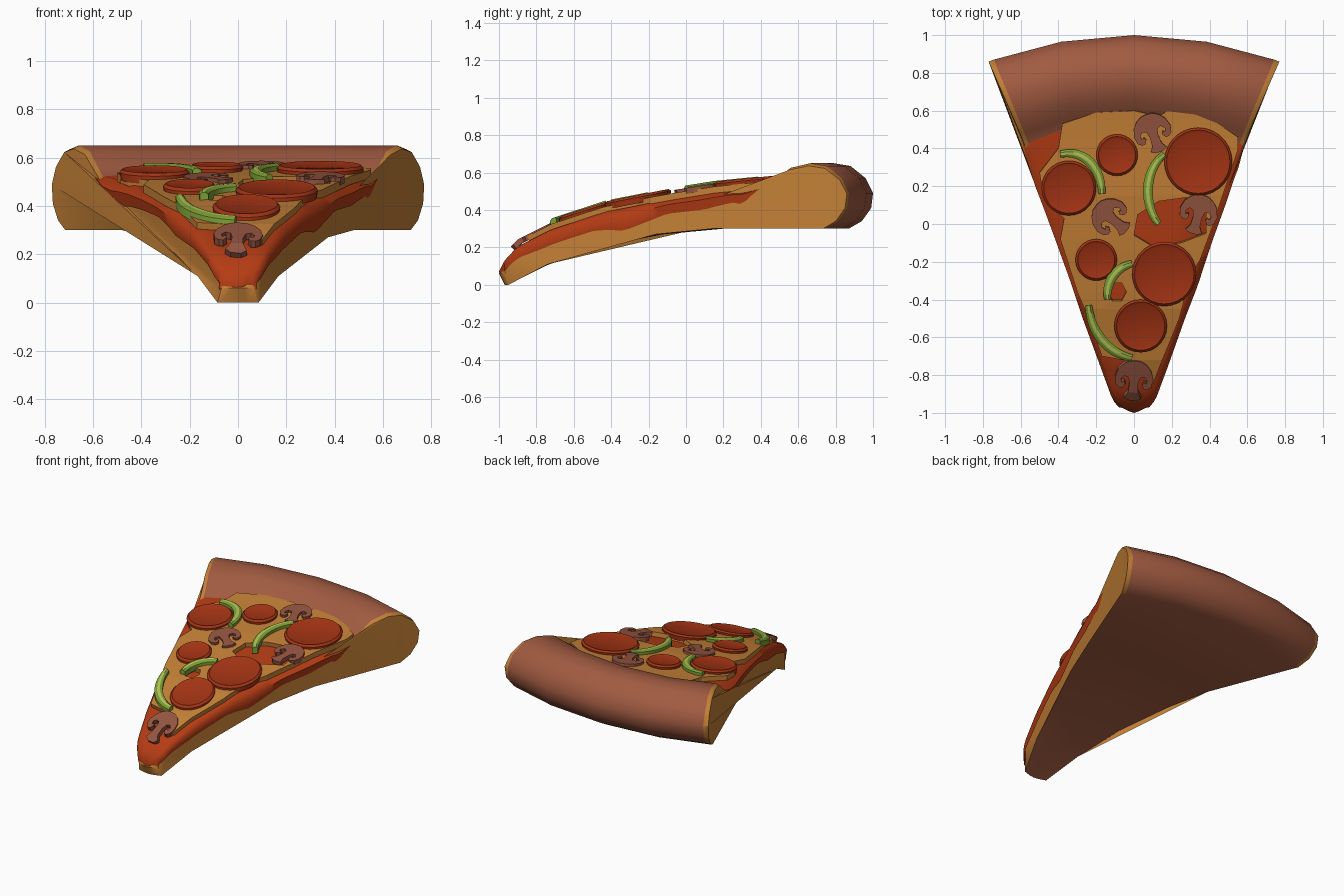
import bpy, bmesh, math
from mathutils import Vector, geometry

if "Cube" in bpy.data.objects:
    bpy.data.objects.remove(bpy.data.objects["Cube"])


def mat(name, rgb):
    m = bpy.data.materials.new(name)
    m.diffuse_color = (*rgb, 1)
    m.use_nodes = True
    m.node_tree.nodes["Principled BSDF"].inputs["Base Color"].default_value = m.diffuse_color
    return m


DOUGH = mat("golden_dough", (0.56, 0.22, 0.038))
CRUST = mat("baked_brown", (0.36, 0.105, 0.053))
SAUCE = mat("tomato_red", (0.46, 0.045, 0.007))
MEAT = mat("sausage_red", (0.37, 0.034, 0.007))
GREEN = mat("pepper_green", (0.2, 0.34, 0.035))
PALE = mat("pepper_pale", (0.47, 0.56, 0.1))
SHROOM = mat("mushroom_brown", (0.3, 0.09, 0.053))


def table(points):
    # piecewise linear function through the points
    def f(v):
        if v <= points[0][0]:
            return points[0][1]
        for (a, fa), (b, fb) in zip(points, points[1:]):
            if v <= b:
                return fa + (fb - fa) * (v - a) / (b - a)
        return points[-1][1]
    return f


# slice shape: topping height, half width, curve of the rows, sauce drips
top_z = table([(-1, .10), (-.97, .16), (-.9, .235), (-.72, .325), (-.43, .42),
               (-.1, .485), (.15, .525), (.5, .56), (.62, .575)])
half = table([(-1, .04), (-.98, .06), (-.93, .1), (.45, .59), (.86, .77)])
bulge = table([(-1, -.03), (-.9, 0), (.2, .06), (.6, .13), (1, .14)])
drip_r = table([(-1, .05), (-.75, .08), (-.5, .08), (-.33, .12), (-.2, .095), (-.1, .075),
                (.1, .085), (.25, .065), (.3, .08), (.35, .045), (.4, .015)])
drip_l = table([(-1, .05), (-.75, .07), (-.5, .09), (-.3, .06), (-.1, .07), (.05, .08),
                (.2, .11), (.32, .09), (.4, .03), (.5, .02)])


def spot(Y, u):
    y = Y - bulge(Y) * u * u
    return u * half(y), y


def finish(name, bm, mats, angle=35, open_sheet=False):
    bmesh.ops.recalc_face_normals(bm, faces=bm.faces)
    if open_sheet and sum(f.normal.z * f.calc_area() for f in bm.faces) < 0:
        bmesh.ops.reverse_faces(bm, faces=bm.faces)
    me = bpy.data.meshes.new(name)
    bm.to_mesh(me)
    bm.free()
    for m in mats:
        me.materials.append(m)
    if angle:
        me.shade_smooth()
        me.set_sharp_from_angle(angle=math.radians(angle))
    ob = bpy.data.objects.new(name, me)
    bpy.context.collection.objects.link(ob)
    return ob


def skin(rows, closed, rule=lambda i, j: 0, caps=False, cap_mat=0):
    # quads between rows of points; rule(i, j) picks the material
    bm = bmesh.new()
    vs = [[bm.verts.new(p) for p in r] for r in rows]
    n = len(rows[0])
    for i in range(len(rows) - 1):
        for j in range(n if closed else n - 1):
            k = (j + 1) % n
            f = bm.faces.new((vs[i][j], vs[i][k], vs[i + 1][k], vs[i + 1][j]))
            f.material_index = rule(i, j)
    if caps:
        ends = [bm.faces.new(vs[0]), bm.faces.new(vs[-1])]
        for f in ends:
            f.material_index = cap_mat
        bmesh.ops.triangulate(bm, faces=ends)
    return bm


# dough and crust: one lengthwise profile carried across the slice
profile = [(-1, .06), (-.93, .15), (-.72, .26), (-.43, .36), (-.1, .42), (.2, .46), (.5, .50),
           (.6, .56), (.68, .625), (.79, .65), (.88, .635), (.96, .57), (1, .49), (.99, .41),
           (.94, .34), (.87, .30), (.2, .30), (-.12, .27), (-.43, .21), (-.73, .11), (-.97, 0)]
sections = [-1, -.96, -.5, 0, .5, .96, 1]
rows = []
for u in sections:
    row = []
    for Y, z in profile:
        if abs(u) == 1 and Y > .55 and z > .45:
            z = .45 + (z - .45) * .93
        row.append((*spot(Y, u), z))
    rows.append(row)


def dough_rule(i, j):
    if j < 6 or j == len(profile) - 1:
        return 0
    return 0 if i in (0, len(sections) - 2) and j < 15 else 1


finish("dough_and_crust", skin(rows, True, dough_rule, True), [DOUGH, CRUST])

# sauce: sheet with edges that drip down the cut sides
rows = []
for i in range(41):
    Y = -1 + i * 1.62 / 40
    row = []
    for u in (-1, -1.0001, -.94, -.5, 0, .5, .94, 1.0001, 1):
        x, y = spot(Y, u)
        z = top_z(y) - .03
        if abs(u) >= 1:
            d = (drip_r if u > 0 else drip_l)(y)
            x += math.copysign(.006 + .14 * d * (abs(u) > 1), u)
            z -= d if abs(u) == 1 else .35 * d
        row.append((x, y, z))
    rows.append(row)
# small front lip closing the tip
rows.insert(0, [(x * .95, y + .005, min(z, .055)) for x, y, z in rows[0]])
finish("sauce", skin(rows, False), [SAUCE], 60, True)


def plate(name, loops, material, lift, thick, step):
    # flat outline with holes, draped over the slice
    bm = bmesh.new()
    for loop in loops:
        vs = [bm.verts.new((x, y, 0)) for x, y in loop]
        for a, b in zip(vs, vs[1:] + vs[:1]):
            bm.edges.new((a, b))
    bmesh.ops.triangle_fill(bm, edges=bm.edges[:], use_beauty=True, normal=(0, 0, 1))
    y = min(v.co.y for v in bm.verts) + step
    end = max(v.co.y for v in bm.verts)
    while y < end:
        bmesh.ops.bisect_plane(bm, geom=bm.verts[:] + bm.edges[:] + bm.faces[:],
                               plane_co=(0, y, 0), plane_no=(0, 1, 0))
        y += step
    for v in bm.verts:
        v.co.z = top_z(v.co.y) + lift
    ob = finish(name, bm, [material], 0, True)
    s = ob.modifiers.new("thickness", "SOLIDIFY")
    s.thickness = thick
    s.offset = -1


# cheese layer with two gaps
outline = [(-.17, -.7), (-.06, -.72), (.05, -.8), (.1, -.85), (.15, -.72), (.2, -.6), (.24, -.5),
           (.3, -.27), (.35, -.19), (.41, -.03), (.47, .15), (.55, .39), (.55, .46), (.4, .56),
           (.2, .61), (.13, .57), (0, .6), (-.2, .59), (-.38, .53), (-.4, .4), (-.5, .27),
           (-.485, .17), (-.455, .1), (-.37, .03), (-.39, -.08), (-.3, -.36), (-.24, -.5)]
gap = [(0, -.06), (.02, .05), (.13, .12), (.28, .14), (.38, .06), (.38, -.05), (.25, -.1), (.1, -.12)]
small_gap = [(-.09 + .05 * math.cos(k * math.pi / 3), -.36 + .055 * math.sin(k * math.pi / 3))
             for k in range(6)]
plate("cheese", [outline, gap, small_gap], DOUGH, 0, .035, .1)

# mushroom slices: mirrored half outline with curled cap ends
half_cap = [(0, .1), (.03, .097), (.06, .08), (.085, .05), (.097, .01), (.09, -.025), (.072, -.04),
            (.055, -.04), (.042, -.02), (.05, -.005), (.062, -.012), (.066, .005), (.05, .022),
            (.03, .015), (.022, -.015), (.025, -.06), (.042, -.088), (.02, -.1)]
cap = half_cap + [(-x, y) for x, y in reversed(half_cap[1:])]
for k, (cx, cy, deg, lift) in enumerate([(.1, .48, 20, .016), (-.12, .03, 50, .016),
                                         (.34, .05, -15, .016), (0, -.83, -5, .008)]):
    c, s = math.cos(math.radians(deg)), math.sin(math.radians(deg))
    pts = [(cx + 1.05 * (x * c - y * s), cy + 1.05 * (x * s + y * c)) for x, y in cap]
    plate(f"mushroom_slice_{k + 1}", [pts], SHROOM, lift, .03, .05)

# sausage rounds: turned discs with a raised rim, tilted to the slice
for k, (cx, cy, r) in enumerate([(.34, .33, .18), (-.09, .365, .11), (-.345, .19, .145),
                                 (-.2, -.19, .11), (.16, -.265, .17), (.035, -.54, .14)]):
    za, zb = top_z(cy - r), top_z(cy + r)
    mid = max((za + zb) / 2, top_z(cy) - .004)
    rings = []
    for rr, h in [(.001, .02), (r - .025, .02), (r - .012, .026), (r, .014), (r - .004, -.018)]:
        ring = []
        for a in range(28):
            t = a * math.tau / 28
            y = rr * math.sin(t)
            ring.append((cx + rr * math.cos(t), cy + y, mid + h + y * (zb - za) / (2 * r)))
        rings.append(ring)
    finish(f"sausage_round_{k + 1}", skin(rings, True, caps=True), [MEAT], 40)

# pepper strips: curved bars with a pale stripe on top
paths = [[(-.39, .37), (-.25, .4), (-.17, .28), (-.17, .16)],
         [(.16, .37), (.05, .28), (.05, .1), (.13, .0)],
         [(-.01, -.21), (-.1, -.23), (-.15, -.31), (-.14, -.4)],
         [(-.24, -.43), (-.23, -.58), (-.13, -.69), (-.01, -.71)]]
for k, p in enumerate(paths):
    n = 13
    a, h1, h2, b = [Vector((*q, 0)) for q in p]
    pts = geometry.interpolate_bezier(a, h1, h2, b, n)
    rows = []
    for i, q in enumerate(pts):
        d = (pts[min(i + 1, n - 1)] - pts[max(i - 1, 0)]).normalized()
        w = .026 * (.7 + .3 * math.sin(math.pi * i / (n - 1)))
        row = []
        for o, h in [(-1, -.015), (-1, .02), (-.35, .03), (.35, .03), (1, .02), (1, -.015)]:
            x, y = q.x - d.y * o * w, q.y + d.x * o * w
            row.append((x, y, top_z(y) + h))
        rows.append(row)
    finish(f"pepper_strip_{k + 1}", skin(rows, True, lambda i, j: int(j == 2), True), [GREEN, PALE])
